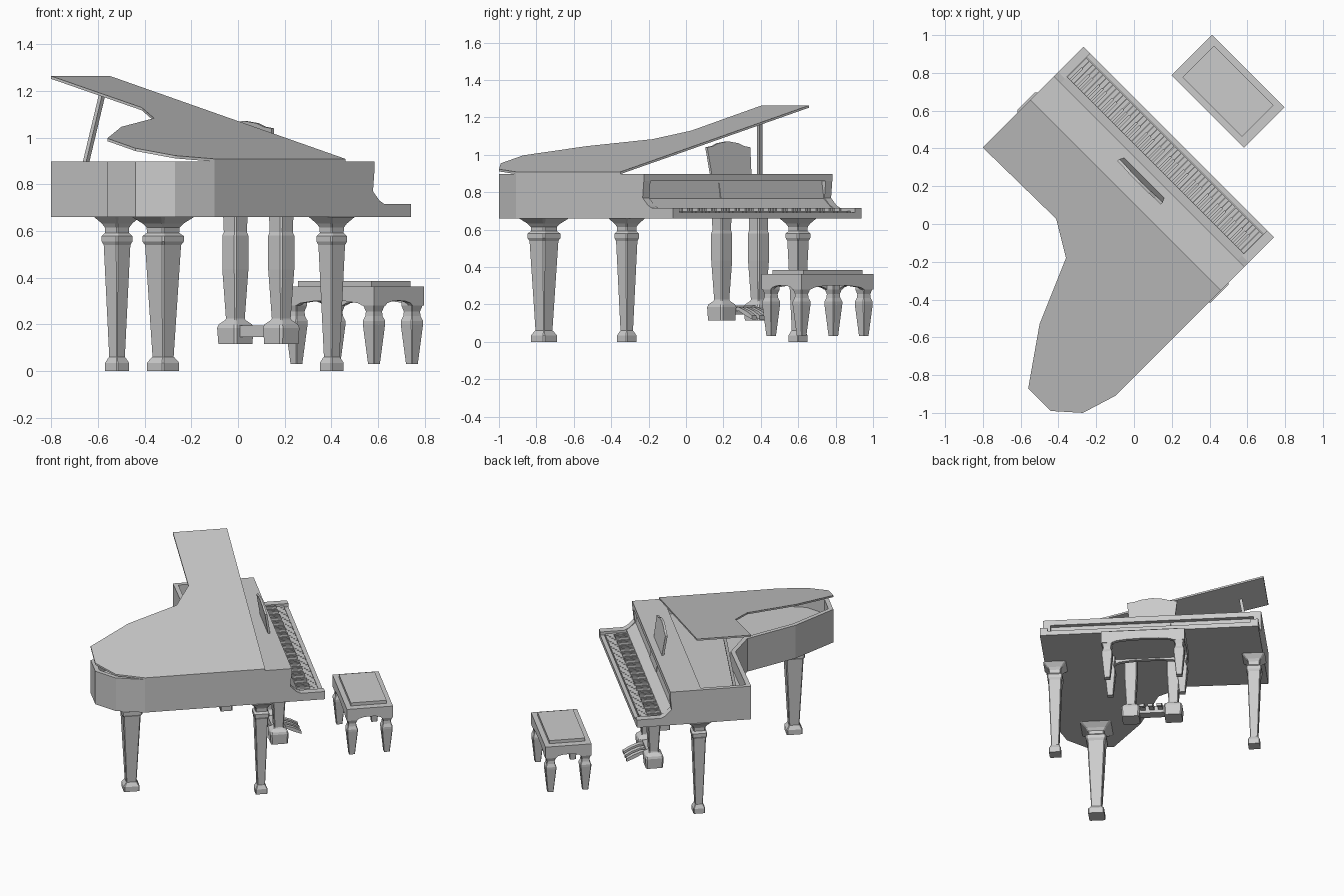
import bpy, bmesh, math
from mathutils import Matrix

if "Cube" in bpy.data.objects:
    bpy.data.objects.remove(bpy.data.objects["Cube"])

# Everything is laid out along the keyboard (u) and towards the bench (v), then turned 45 degrees
TURN = Matrix.Rotation(math.radians(-45), 4, 'Z')
GREY = bpy.data.materials.new("plain grey")
GREY.diffuse_color = (0.6, 0.6, 0.6, 1)
GREY.use_nodes = True
GREY.node_tree.nodes["Principled BSDF"].inputs["Base Color"].default_value = GREY.diffuse_color


def finish(name, bm):
    bmesh.ops.recalc_face_normals(bm, faces=bm.faces)
    me = bpy.data.meshes.new(name)
    bm.to_mesh(me)
    bm.free()
    me.materials.append(GREY)
    ob = bpy.data.objects.new(name, me)
    ob.matrix_world = TURN
    bpy.context.collection.objects.link(ob)
    return ob


def add_box(bm, u0, u1, v0, v1, z0, z1):
    m = Matrix.Translation(((u0 + u1) / 2, (v0 + v1) / 2, (z0 + z1) / 2)) @ \
        Matrix.Diagonal((u1 - u0, v1 - v0, z1 - z0, 1))
    bmesh.ops.create_cube(bm, size=1, matrix=m)


def box(name, *dims):
    bm = bmesh.new()
    add_box(bm, *dims)
    return finish(name, bm)


def add_prism(bm, pts, lo, hi, axis='z'):
    """Extrude a 2D outline: z -> pts are (u,v); u -> pts are (v,z); v -> pts are (u,z)."""
    place = {'z': lambda a, b, t: (a, b, t), 'u': lambda a, b, t: (t, a, b),
             'v': lambda a, b, t: (a, t, b)}[axis]
    lower = [bm.verts.new(place(a, b, lo)) for a, b in pts]
    upper = [bm.verts.new(place(a, b, hi)) for a, b in pts]
    n = len(pts)
    bm.faces.new(lower[::-1])
    top = bm.faces.new(upper)
    for i in range(n):
        bm.faces.new((lower[i], lower[(i + 1) % n], upper[(i + 1) % n], upper[i]))
    return top


def prism(name, pts, lo, hi, axis='z'):
    bm = bmesh.new()
    add_prism(bm, pts, lo, hi, axis)
    return finish(name, bm)


def square_post(name, u, v, profile, chamfer=0.12):
    """Stack chamfered square rings; profile holds (z, half width)."""
    bm = bmesh.new()
    rings = []
    for z, h in profile:
        c = h * (1 - 2 * chamfer)
        ring = [(h, -c), (h, c), (c, h), (-c, h), (-h, c), (-h, -c), (-c, -h), (c, -h)]
        rings.append([bm.verts.new((u + a, v + b, z)) for a, b in ring])
    bm.faces.new(rings[0][::-1])
    bm.faces.new(rings[-1])
    for r, s in zip(rings, rings[1:]):
        for i in range(8):
            j = (i + 1) % 8
            bm.faces.new((r[i], r[j], s[j], s[i]))
    return finish(name, bm)


L, R = -0.852, 0.573            # left and right ends of the case
BOT, TOP = 0.66, 0.897
FOLD = 0.078                    # line between raised lid and flat front lid
outline = [(L, FOLD), (L, -0.28), (-0.311, -0.272), (-0.127, -0.382), (0.021, -0.728),
           (0.219, -1.011), (0.389, -1.011), (0.516, -0.898), (R, -0.714), (R, FOLD)]

# Hollow case with rim
bm = bmesh.new()
top = add_prism(bm, outline, BOT, TOP)
bmesh.ops.recalc_face_normals(bm, faces=bm.faces)
bmesh.ops.inset_region(bm, faces=[top], thickness=0.03, use_even_offset=True)
down = bmesh.ops.extrude_face_region(bm, geom=[top])
bmesh.ops.translate(bm, vec=(0, 0, -0.1),
                    verts=[g for g in down['geom'] if isinstance(g, bmesh.types.BMVert)])
if top.is_valid:
    bm.faces.remove(top)
finish("case", bm)

# Front of the case, with curved cheeks at each end
box("front_lid", L, R, FOLD, 0.254, 0.86, TOP)
cheek = [(FOLD, BOT), (0.474, BOT), (0.474, 0.715), (0.315, 0.715), (0.285, 0.73),
         (0.245, 0.77), (0.254, 0.86), (FOLD, 0.86)]
prism("left_cheek", cheek, L, L + 0.05, 'u')
prism("right_cheek", cheek, R - 0.05, R, 'u')
KL, KR = L + 0.05, R - 0.05
prism("fallboard", [(FOLD, 0.69), (0.30, 0.69), (0.30, 0.715), (0.24, 0.765), (0.225, 0.86),
                    (FOLD, 0.86)], KL, KR, 'u')
prism("fallboard_plate", [(0.236, 0.768), (0.244, 0.768), (0.231, 0.85), (0.223, 0.85)],
      -0.26, -0.02, 'u')

# Keyboard
box("key_bed", KL, KR, FOLD, 0.474, BOT, 0.682)
box("key_slip", KL, KR, 0.447, 0.474, 0.682, 0.692)
step = (KR - KL) / 52
bm = bmesh.new()
for i in range(52):
    add_box(bm, KL + i * step + 0.001, KL + (i + 1) * step - 0.001, 0.29, 0.443, 0.68, 0.70)
finish("white_keys", bm)
bm = bmesh.new()
for i in range(1, 52):
    if i % 7 not in (2, 5):
        u = KL + i * step
        add_box(bm, u - 0.007, u + 0.007, 0.29, 0.39, 0.695, 0.715)
finish("black_keys", bm)

# Raised lid: sheared up from the hinge on the right side
bm = bmesh.new()
add_prism(bm, outline, TOP, TOP + 0.012)
for vert in bm.verts:
    vert.co.z += 0.249 * (R - vert.co.x)
finish("raised_lid", bm)

# Lid prop
bm = bmesh.new()
add_box(bm, -0.01, 0.01, -0.01, 0.01, 0, 1)
for vert in bm.verts:
    t = vert.co.z
    vert.co.x += -0.755 + 0.07 * t
    vert.co.y += -0.198 + 0.07 * t
    vert.co.z = 0.80 + 0.415 * t
finish("lid_prop", bm)

# Music desk, leaning back
bm = bmesh.new()
add_prism(bm, [(-0.285, 0.897), (0.015, 0.897), (0.028, 1.04), (-0.02, 1.047), (-0.06, 1.062),
               (-0.135, 1.072), (-0.21, 1.062), (-0.25, 1.047), (-0.298, 1.04)],
          0.195, 0.21, 'v')
for vert in bm.verts:
    vert.co.y -= 0.15 * (vert.co.z - 0.897)
finish("music_desk", bm)

# Three legs, the tail one thicker
leg = [(0, 0.052), (0.035, 0.052), (0.058, 0.037), (0.06, 0.034), (0.54, 0.058), (0.555, 0.067),
       (0.578, 0.067), (0.592, 0.052), (0.615, 0.053), (0.632, 0.066), (0.66, 0.1)]
for name, u, v, k in (("tail_leg", 0.31, -0.764, 1.0), ("right_leg", 0.508, 0.06, 0.74),
                      ("left_leg", -0.79, 0.057, 0.74)):
    square_post(name, u, v, [(z, h * k) for z, h in leg], 0.06)

# Pedal frame: two posts on blocks, crossbar and three pedals
post = [(0.115, 0.056), (0.185, 0.06), (0.2, 0.055), (0.218, 0.034), (0.225, 0.031), (0.435, 0.043),
        (0.58, 0.043), (0.595, 0.038), (0.66, 0.04)]
for side, u in (("left", -0.282), ("right", -0.004)):
    square_post(side + "_pedal_post", u, 0.266, post, 0.08)
box("pedal_crossbar", -0.25, -0.03, 0.235, 0.30, 0.145, 0.195)
bm = bmesh.new()
for u in (-0.2, -0.143, -0.086):
    add_prism(bm, [(0.28, 0.185), (0.33, 0.185), (0.385, 0.165), (0.43, 0.14), (0.43, 0.12),
                   (0.38, 0.14), (0.33, 0.165), (0.28, 0.165)], u - 0.016, u + 0.016, 'u')
finish("pedals", bm)

# Bench: seat, cushion, arched aprons and four legs
BU, BV, HU, HV = -0.145, 0.849, 0.272, 0.152
box("bench_seat", BU - HU, BU + HU, BV - HV, BV + HV, 0.31, 0.363)
box("bench_cushion", BU - 0.223, BU + 0.223, BV - 0.118, BV + 0.118, 0.363, 0.385)


def arch(mid, half):
    arc = [(mid - math.cos(math.pi * i / 6) * (half - 0.07), 0.28 + 0.022 * math.sin(math.pi * i / 6))
           for i in range(7)]
    return [(mid - half, 0.312), (mid - half, 0.28)] + arc + [(mid + half, 0.28), (mid + half, 0.312)]


bm = bmesh.new()
for s in (-1, 1):
    add_prism(bm, arch(BU, HU), BV + s * HV, BV + s * (HV - 0.025), 'v')
    add_prism(bm, arch(BV, HV), BU + s * HU, BU + s * (HU - 0.025), 'u')
finish("bench_apron", bm)
bench_leg = [(0.03, 0.019), (0.2, 0.036), (0.215, 0.036), (0.235, 0.028), (0.255, 0.026),
             (0.28, 0.034), (0.312, 0.034)]
for i in range(4):
    square_post("bench_leg_%d" % (i + 1), BU + (0.235 if i % 2 else -0.235),
                BV + (0.115 if i > 1 else -0.115), bench_leg, 0.06)
